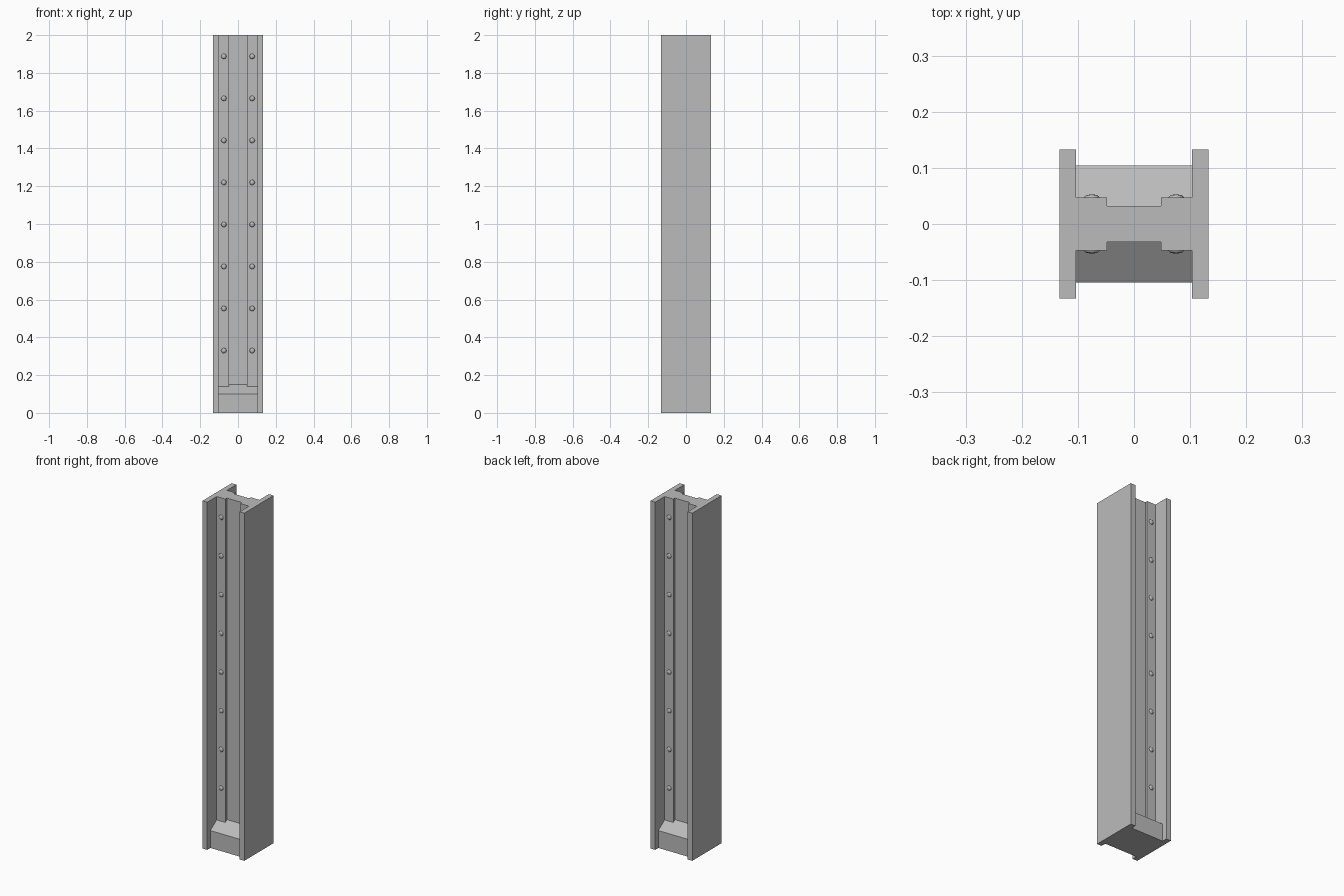
import bpy, bmesh
from mathutils import Matrix

cube = bpy.data.objects.get("Cube")
if cube:
    bpy.data.objects.remove(cube, do_unlink=True)

steel = bpy.data.materials.new("grey_steel")
steel.use_nodes = True
colour = (0.5, 0.5, 0.5, 1)
steel.diffuse_color = colour
steel.node_tree.nodes["Principled BSDF"].inputs["Base Color"].default_value = colour

HALF = 0.133      # outer half width and depth
INNER = 0.103     # inner face of the flanges
STRIP = 0.047     # half thickness of the riveted strips
HEIGHT = 2.0


def finish(name, bm):
    bmesh.ops.recalc_face_normals(bm, faces=bm.faces)
    mesh = bpy.data.meshes.new(name)
    bm.to_mesh(mesh)
    bm.free()
    mesh.materials.append(steel)
    obj = bpy.data.objects.new(name, mesh)
    bpy.context.collection.objects.link(obj)
    return obj


def prism(name, points, direction):
    bm = bmesh.new()
    face = bm.faces.new([bm.verts.new(p) for p in points])
    side = bmesh.ops.extrude_face_region(bm, geom=[face])
    verts = [v for v in side["geom"] if isinstance(v, bmesh.types.BMVert)]
    bmesh.ops.translate(bm, verts=verts, vec=direction)
    return finish(name, bm)


# H-shaped column with a shallow channel down the web
quarter = [(HALF, 0), (HALF, HALF), (INNER, HALF), (INNER, STRIP),
           (0.048, STRIP), (0.048, 0.032)]
back = quarter[1:] + [(-x, y) for x, y in reversed(quarter[1:])]
outline = back + [(-x, -y) for x, y in back]
prism("column", [(x, y, 0) for x, y in outline], (0, 0, HEIGHT))

# Foot block between the flanges, with a sloped top front and back
for name, s in (("front_foot", -1), ("back_foot", 1)):
    section = [(0.02, 0), (0.104, 0), (0.104, 0.1), (0.032, 0.15), (0.02, 0.15)]
    prism(name, [(-INNER, s * y, z) for y, z in section], (2 * INNER, 0, 0))

# Low rivets along the four strips
bm = bmesh.new()
for s in (-1, 1):
    for x in (-0.075, 0.075):
        for i in range(8):
            place = Matrix.Translation((x, s * STRIP, 0.33 + i * 0.2225))
            squash = Matrix.Diagonal((0.0145, 0.006, 0.0145, 1))
            bmesh.ops.create_uvsphere(bm, u_segments=8, v_segments=4, radius=1,
                                      matrix=place @ squash)
rivets = finish("rivets", bm)
for poly in rivets.data.polygons:
    poly.use_smooth = True
